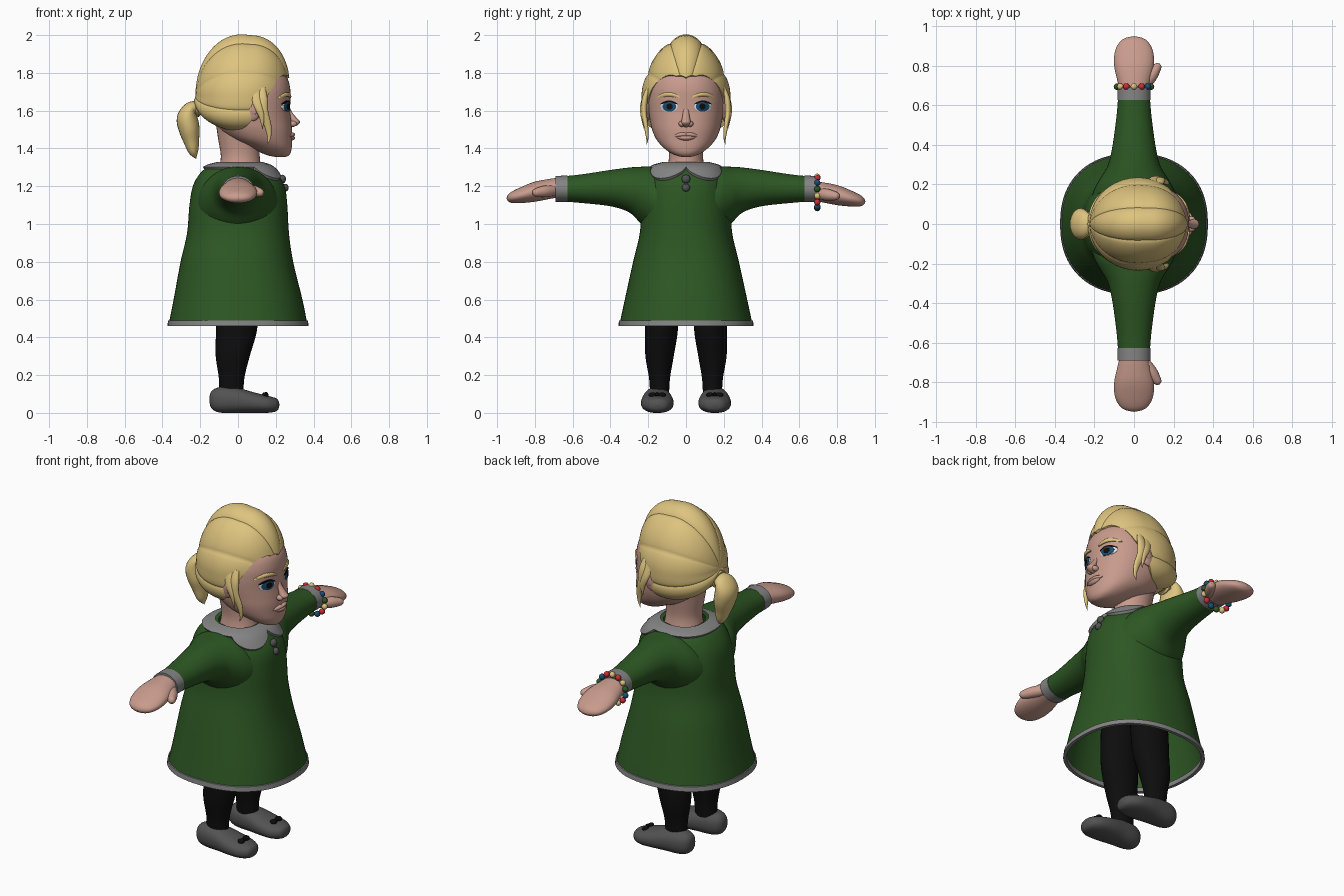
import bpy, bmesh, math
from mathutils import Vector

if "Cube" in bpy.data.objects:
    bpy.data.objects.remove(bpy.data.objects["Cube"])

def mat(name, r, g, b):
    m = bpy.data.materials.new(name)
    m.diffuse_color = (r, g, b, 1)
    m.use_nodes = True
    m.node_tree.nodes["Principled BSDF"].inputs["Base Color"].default_value = m.diffuse_color
    return m

SKIN = mat("skin", .58, .33, .265)
BLOND = mat("blond", .73, .55, .21)
GREEN = mat("dress green", .026, .095, .017)
TRIM = mat("trim grey", .23, .23, .23)
SHOE = mat("shoe grey", .085, .085, .085)
BLACK = mat("black", .004, .004, .004)
BLUE = mat("blue", .01, .075, .18)
RED = mat("red", .6, .025, .03)
WHITE = mat("eye white", .75, .75, .75)
X, Y, Z = Vector((1, 0, 0)), Vector((0, 1, 0)), Vector((0, 0, 1))

def finish(name, bm, material):
    bmesh.ops.remove_doubles(bm, verts=bm.verts, dist=.0004)
    bmesh.ops.recalc_face_normals(bm, faces=bm.faces)
    me = bpy.data.meshes.new(name)
    bm.to_mesh(me)
    bm.free()
    me.materials.append(material)
    ob = bpy.data.objects.new(name, me)
    bpy.context.collection.objects.link(ob)
    return ob

def grid(name, rows, material, closed=True, caps=False):
    """Skin a list of equally long rows of points."""
    bm = bmesh.new()
    vs = [[bm.verts.new(p) for p in row] for row in rows]
    n = len(rows[0])
    for a, b in zip(vs, vs[1:]):
        for i in range(n if closed else n - 1):
            j = (i + 1) % n
            bm.faces.new((a[i], a[j], b[j], b[i]))
    if caps:
        bm.faces.new(vs[0])
        bm.faces.new(vs[-1])
    return finish(name, bm, material)

def smooth(pts, k=5):
    """Catmull-Rom resampling of (x, y, z, r1, r2) stations."""
    q = [pts[0]] + list(pts) + [pts[-1]]
    out = []
    for a, b, c, d in zip(q, q[1:], q[2:], q[3:]):
        for s in range(k):
            t = s / k
            out.append([.5 * (2 * w + (y - v) * t + (2 * v - 5 * w + 4 * y - z) * t * t
                        + (3 * w - v - 3 * y + z) * t ** 3) for v, w, y, z in zip(a, b, c, d)])
    return out + [list(pts[-1])]

def unit(a, p):
    c, s = math.cos(a), math.sin(a)
    return (math.copysign(abs(c) ** (2 / p), c), math.copysign(abs(s) ** (2 / p), s))

def tube(name, pts, material, ref, normal=None, n=32, p=2.0, caps=True, soft=True):
    """Loft of superellipses; r1 lies along ref, r2 across it."""
    st = smooth(pts) if soft else pts
    cen = [Vector(s[:3]) for s in st]
    rows = []
    for i, s in enumerate(st):
        t = normal or (cen[min(i + 1, len(st) - 1)] - cen[max(i - 1, 0)]).normalized()
        u = (ref - t * ref.dot(t)).normalized()
        v = t.cross(u)
        row = []
        for k in range(n):
            a, b = unit(2 * math.pi * k / n, p)
            row.append(cen[i] + u * a * max(s[3], .0006) + v * b * max(s[4], .0006))
        rows.append(row)
    return grid(name, rows, material, True, caps)

def ball(name, loc, size, material, seg=20, tilt=0):
    bm = bmesh.new()
    bmesh.ops.create_uvsphere(bm, u_segments=seg, v_segments=seg // 2, radius=1)
    ob = finish(name, bm, material)
    ob.location, ob.scale, ob.rotation_euler = loc, size, (0, tilt, 0)
    return ob

def ring_at(st, z):
    for a, b in zip(st, st[1:]):
        if min(a[2], b[2]) <= z <= max(a[2], b[2]):
            t = (z - a[2]) / ((b[2] - a[2]) or 1)
            return [v + (w - v) * t for v, w in zip(a, b)]
    return st[-1]

# Dress body, hem and collar
dress = [(0, 0, .465, .368, .353), (0, 0, .6, .341, .324), (-.006, 0, .8, .298, .28),
         (0, 0, .95, .27, .245), (.002, 0, 1.1, .259, .235), (.004, 0, 1.2, .243, .22),
         (.002, 0, 1.265, .205, .2), (.004, 0, 1.3, .165, .17), (.01, 0, 1.318, .11, .11)]
tube("dress", dress, GREEN, X, Z, 64, 2.3, caps=False)
tube("hem", [(0, 0, .49, .365, .35), (0, 0, .488, .37, .355), (0, 0, .46, .374, .358), (0, 0, .46, .355, .34),
             (0, 0, .485, .352, .337)], TRIM, X, Z, 64, 2.3, caps=False, soft=False)
dress_st = smooth(dress)
rows = []
for i in range(9):
    row = []
    for k in range(96):
        a = 2 * math.pi * k / 96
        d = abs((a + math.pi) % (2 * math.pi) - math.pi)      # angle from the front
        low = 1.292 - .06 * max(0, math.sin(math.pi * min(d / 1.15, 1))) ** .6
        z = 1.317 + (low - 1.317) * i / 8
        cx, _, _, rx, ry = ring_at(dress_st, z)
        c, s = unit(a, 2.3)
        row.append((cx + (rx + .012) * c, (ry + .012) * s, z + .01))
    rows.append(row)
rows.append([(x * .96, y * .96, z - .012) for x, y, z in rows[-1]])
grid("collar", rows, TRIM)
for z, x, r in ((1.238, .236, .023), (1.192, .25, .021)):
    ball("button", (x, 0, z), (.018, r, r), SHOE)

# Arms, legs and shoes, once per side
for s in (1, -1):
    dz = 0 if s > 0 else .018
    tube("sleeve", [(0, s * y, z, a, b) for y, z, a, b in (
        (.14, 1.11, .215, .185), (.19, 1.133, .195, .172), (.24, 1.153, .165, .15), (.3, 1.18, .131, .119),
        (.4, 1.19, .108, .096), (.55, 1.187, .088, .076), (.635, 1.186, .081, .068))], GREEN, X, Y, 40, caps=False)
    tube("cuff", [(0, s * y, 1.186, a, b) for y, a, b in (
        (.628, .078, .066), (.628, .084, .07), (.69, .083, .069), (.69, .066, .055))], TRIM, X, Y, 40, soft=False)
    tube("hand", [(0, s * y, z + dz, a, b) for y, z, a, b in (
        (.67, 1.175, .07, .052), (.72, 1.168, .083, .053), (.8, 1.153, .1, .053), (.87, 1.136, .097, .043),
        (.92, 1.124, .073, .031), (.942, 1.12, .04, .017), (.95, 1.118, 0, 0))], SKIN, X, Y, 32)
    tube("thumb", [(x, s * y, z + dz, r, r) for x, y, z, r in (
        (.05, .7, 1.16, .03), (.085, .745, 1.155, .031), (.108, .78, 1.15, .026),
        (.125, .803, 1.147, .017), (.131, .811, 1.146, 0))], SKIN, Z, None, 16)
    tube("leg", [(x, s * y, z, a, b) for x, y, z, a, b in (
        (-.035, .14, .08, .065, .05), (-.034, .14, .18, .067, .055), (-.028, .14, .3, .09, .075),
        (-.01, .131, .42, .107, .086), (-.004, .128, .52, .111, .089), (0, .12, .7, .11, .09))], BLACK, X, Z)
    tube("shoe", [(x, s * .152, z, a, b) for x, z, a, b in (
        (-.152, .07, 0, 0), (-.146, .07, .03, .035), (-.125, .069, .052, .058), (-.08, .069, .067, .069),
        (0, .066, .077, .066), (.08, .055, .086, .055), (.15, .046, .082, .046), (.195, .043, .06, .037),
        (.213, .043, .036, .024), (.22, .043, 0, 0))], SHOE, Y, X, 32, 2.3)
    for k in (-1, 1):
        ball("shoe_bow_loop", (.145, s * .152 + k * .024, .096), (.018, .022, .012), BLACK, 14, .3)
    ball("shoe_bow_knot", (.148, s * .152, .098), (.012, .01, .013), BLACK, 12)

# Bracelet of beads on one wrist
for k in range(14):
    a = 2 * math.pi * k / 14
    ball("bead", (.088 * math.sin(a), .695, 1.167 + .083 * math.cos(a)), (.017,) * 3,
         (BLOND, RED, BLUE, GREEN)[k % 4], 12)

# Neck and head
tube("neck", [(.012, 0, 1.29, .112, .1), (.012, 0, 1.36, .103, .09), (.005, 0, 1.45, .11, .1),
              (0, 0, 1.55, .12, .12)], SKIN, X, Z)
head = [((a + b) / 2, 0, z, (b - a) / 2, w) for z, a, b, w in (
    (1.354, .215, .245, .012), (1.36, .17, .265, .045), (1.378, .12, .279, .085), (1.41, .05, .285, .125),
    (1.45, -.04, .286, .158), (1.5, -.1, .286, .18), (1.55, -.13, .281, .191), (1.6, -.15, .276, .2),
    (1.66, -.16, .277, .204), (1.72, -.15, .276, .198), (1.78, -.12, .256, .175), (1.85, -.05, .19, .12))]
tube("head", head, SKIN, X, Z, 48, 2.2)
head_st = smooth(head)

def face_patch(name, y0, z0, w, h, material, off, bulge=0.0, bend=0.0, dip=0.0):
    """Thin oval plate that follows the face."""
    rows = []
    for r in (1.0, 1.0, .8, .6, .4, .2, .01):
        row = []
        for k in range(28):
            a = 2 * math.pi * k / 28
            u, v = r * math.cos(a), r * math.sin(a)
            y, z = y0 + w * u, z0 + h * v - bend * u * u - dip * max(0, 1 - abs(u) * 4) * max(v, 0)
            cx, _, _, rx, ry = ring_at(head_st, z)
            x = cx + rx * max(0, 1 - abs(y / ry) ** 2.2) ** (1 / 2.2)
            row.append((x + (off + bulge * (1 - r * r) if rows else -.004), y, z))
        rows.append(row)
    return grid(name, rows, material)

# Face details
for s in (1, -1):
    face_patch("eye_white", s * .09, 1.622, .046, .028, WHITE, .002, .005)
    face_patch("iris", s * .088, 1.622, .036, .027, BLUE, .005, .004)
    face_patch("pupil", s * .087, 1.622, .017, .016, BLACK, .0095)
    face_patch("upper_lash", s * .09, 1.648, .046, .006, BLACK, .006, 0, .014)
    face_patch("eyebrow", s * .093, 1.686, .062, .011, BLOND, .006, .006, .018)
    ball("ear", (.085, s * .208, 1.61), (.042, .022, .068), SKIN, 20, .25)
    ball("ear_hollow", (.09, s * .226, 1.617), (.022, .008, .04), SKIN, 14, .25)
    ball("nostril", (.29, s * .022, 1.53), (.022, .017, .016), SKIN, 14)
face_patch("upper_lip", 0, 1.474, .064, .013, SKIN, .004, .013, .008, .006)
face_patch("lower_lip", 0, 1.456, .05, .014, SKIN, .004, .012, -.006)
tube("nose", [(.262, 0, 1.625, .012, .008), (.276, 0, 1.59, .016, .012), (.292, 0, 1.56, .021, .02),
              (.303, 0, 1.54, .025, .026), (.293, 0, 1.522, .02, .02), (.28, 0, 1.51, 0, 0)], SKIN, Y, Z, 20)

# Swept-back hair: strands run from the ponytail to the hairline
def hairline(phi):
    keys = ((0, 164), (35, 158), (60, 144), (90, 124), (115, 108), (135, 95), (160, 74), (180, 66))
    d = abs(math.degrees(phi))
    for (a, b), (c, e) in zip(keys, keys[1:]):
        if d <= c:
            return math.radians(b + (e - b) * (d - a) / (c - a))
    return math.radians(66)

rows = []
for i in range(31):
    row = []
    for k in range(160):
        phi = 2 * math.pi * k / 160 - math.pi
        th = hairline(phi) * min(i / 28, 1)
        c, s = math.cos(phi), math.sin(th)
        r = 1 + .055 * s * (abs(math.cos(4 * phi)) ** .6 - .75)
        r += (-.06 if c > 0 else .19) * math.sin(2 * phi) ** 2 * s
        if c > 0:
            r += .1 * c * max(0, math.sin((th - 1.75) * 2.2)) if th > 1.75 else 0
        r *= (1, .95, .84)[max(0, i - 28)]
        row.append((.02 - .245 * r * math.cos(th), .232 * r * s * math.sin(phi),
                    1.68 + r * s * c * (.32 if c > 0 else .19)))
    rows.append(row)
grid("hair", rows, BLOND)

# Ponytail with its tie, and loose strands before the ears
tube("ponytail", [(-.17, 0, 1.615, .06, .05), (-.215, 0, 1.617, .05, .035), (-.25, 0, 1.607, .07, .04),
                  (-.268, 0, 1.56, .08, .056), (-.258, 0, 1.5, .075, .055), (-.247, 0, 1.44, .055, .042),
                  (-.235, 0, 1.38, .035, .025), (-.222, 0, 1.345, 0, 0)], BLOND, Y, None, 24)
tube("hair_tie", [(-.2, 0, 1.617, .05, .045), (-.213, 0, 1.617, .06, .052), (-.227, 0, 1.615, .05, .045)],
     BLOND, Y, None, 24)
for s in (1, -1):
    tube("front_strand", [(.125, s * .2, 1.72, .02, .01), (.13, s * .218, 1.66, .027, .016),
                          (.135, s * .222, 1.59, .026, .015), (.158, s * .212, 1.52, .019, .012),
                          (.165, s * .205, 1.46, .01, .007), (.155, s * .208, 1.42, 0, 0)], BLOND, X, None, 14)
    tube("side_strand", [(.09, s * .21, 1.7, .03, .012), (.105, s * .232, 1.63, .022, .01),
                         (.125, s * .23, 1.57, .015, .01), (.13, s * .222, 1.5, 0, 0)], BLOND, X, None, 14)

# Smooth shading with kept edges
bpy.ops.object.select_all(action='SELECT')
bpy.context.view_layer.objects.active = bpy.context.selected_objects[0]
bpy.ops.object.shade_smooth_by_angle(angle=math.radians(45))
